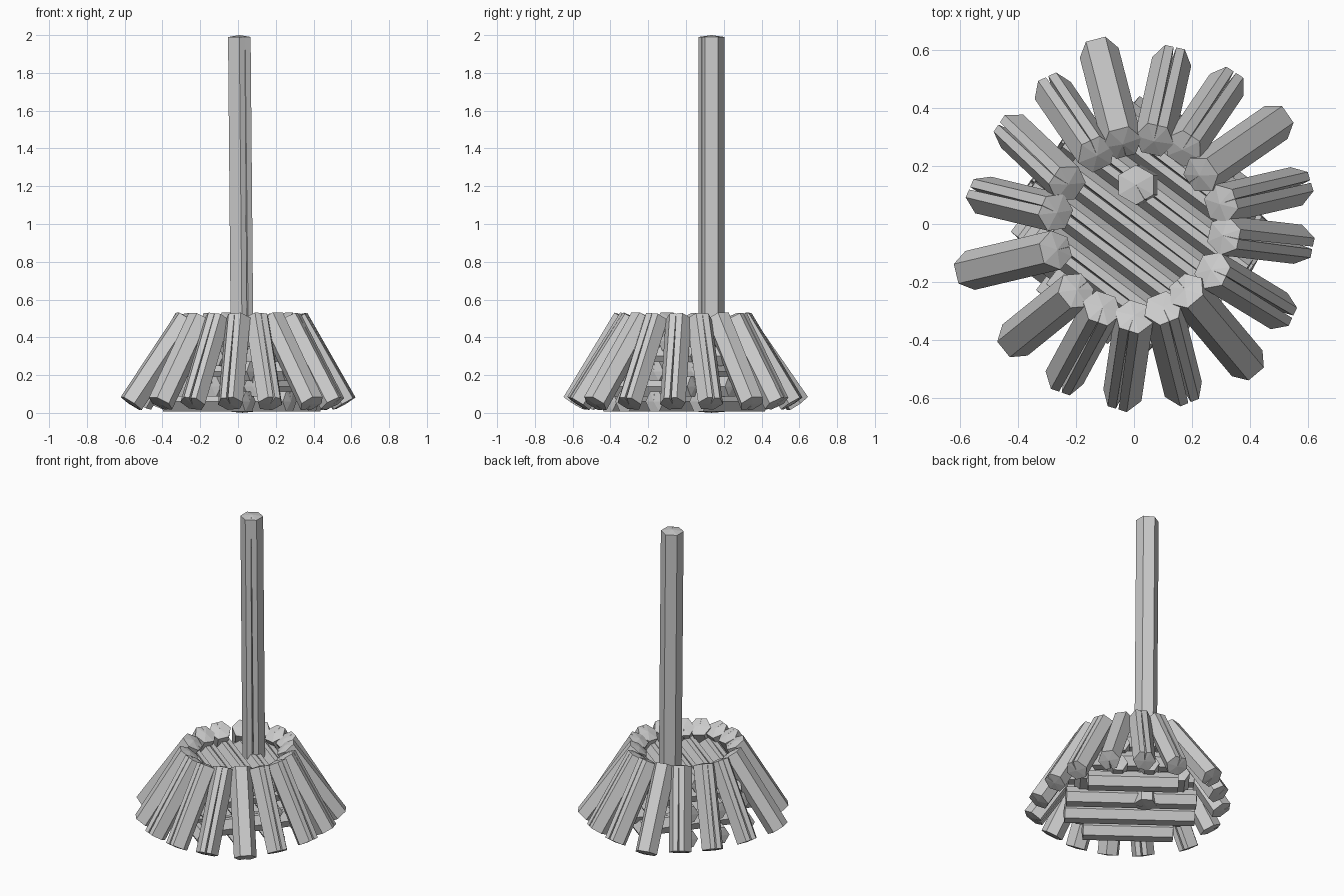
import bpy, bmesh
from math import sin, cos, pi, sqrt, radians
from mathutils import Vector, Matrix

default = bpy.data.objects.get("Cube")
if default:
    bpy.data.objects.remove(default, do_unlink=True)

grey = bpy.data.materials.new("plain grey wood")
grey.use_nodes = True
grey.diffuse_color = (0.6, 0.6, 0.6, 1)
grey.node_tree.nodes["Principled BSDF"].inputs["Base Color"].default_value = grey.diffuse_color


def split_log(name, start, end, radius=0.069, roll=0.0):
    """Six-sided log with one side split, the split opening towards its start."""
    start, end = Vector(start), Vector(end)
    axis = end - start
    length = axis.length
    bm = bmesh.new()

    def ring(z, opening, depth):
        flat = cos(pi / 6)
        outline = [(-opening, flat), (0, depth), (opening, flat)]
        outline += [(pi / 6 + pi / 3 * k, 1) for k in range(6)]
        return [bm.verts.new((-sin(a) * s * radius, cos(a) * s * radius, z)) for a, s in outline]

    low = ring(0, 0.08, 0.2)
    high = ring(length, 0.015, 0.8)
    low_tip = bm.verts.new((0, 0, -0.08 * radius))
    high_tip = bm.verts.new((0, 0, length + 0.15 * radius))
    for i in range(len(low)):
        j = (i + 1) % len(low)
        bm.faces.new((low[i], low[j], high[j], high[i]))
        bm.faces.new((low[j], low[i], low_tip))
        bm.faces.new((high[i], high[j], high_tip))
    bmesh.ops.recalc_face_normals(bm, faces=bm.faces)
    mesh = bpy.data.meshes.new(name)
    bm.to_mesh(mesh)
    bm.free()
    mesh.materials.append(grey)
    obj = bpy.data.objects.new(name, mesh)
    turn = axis.to_track_quat('Z', 'Y').to_matrix().to_4x4()
    obj.matrix_world = Matrix.Translation(start) @ turn @ Matrix.Rotation(roll, 4, 'Z')
    bpy.context.collection.objects.link(obj)


# Leaning logs: top x, y then foot x, y
leaning = [
    (.07, .29, .13, .56), (.17, .26, .32, .48), (.23, .17, .49, .35), (.3, .07, .56, .13),
    (.31, -.04, .565, -.07), (.27, -.16, .5, -.3), (.18, -.23, .39, -.48), (.1, -.29, .17, -.57),
    (0, -.32, -.04, -.59), (-.11, -.29, -.24, -.53), (-.2, -.23, -.41, -.4), (-.27, -.09, -.565, -.16),
    (-.27, .04, -.52, .1), (-.23, .14, -.42, .32), (-.13, .24, -.28, .46), (-.04, .28, -.12, .59),
]
solid_side_up = (2, 6, 10, 11, 15)
for i, (tx, ty, fx, fy) in enumerate(leaning):
    roll = pi if i in solid_side_up else 0.2 * sin(3 * i)
    split_log(f"leaning_log_{i + 1}", (fx, fy, 0.05), (tx, ty, 0.497), roll=roll)

# Crossed layers of logs, each trimmed to a round outline
layers = [(4, 0.2, 0.405), (4, 0.19, 0.4), (4, 0.18, 0.39), (4, 0.16, 0.36), (5, 0.112, 0.32)]
for level, (count, spacing, reach) in enumerate(layers):
    angle = radians(53 if level % 2 else -37)
    along = Vector((cos(angle), sin(angle), 0))
    across = Vector((-sin(angle), cos(angle), 0))
    for k in range(count):
        offset = (k - (count - 1) / 2) * spacing
        half = sqrt(reach ** 2 - offset ** 2)
        centre = across * offset + Vector((0.02, -0.01, 0.06 + 0.08 * level))
        split_log(f"stacked_log_{level + 1}_{k + 1}", centre - along * half,
                  centre + along * half, radius=0.06)

# Tall upright post
split_log("upright_post", (0.025, 0.135, 0.006), (0.007, 0.135, 1.99), roll=-pi / 3)
